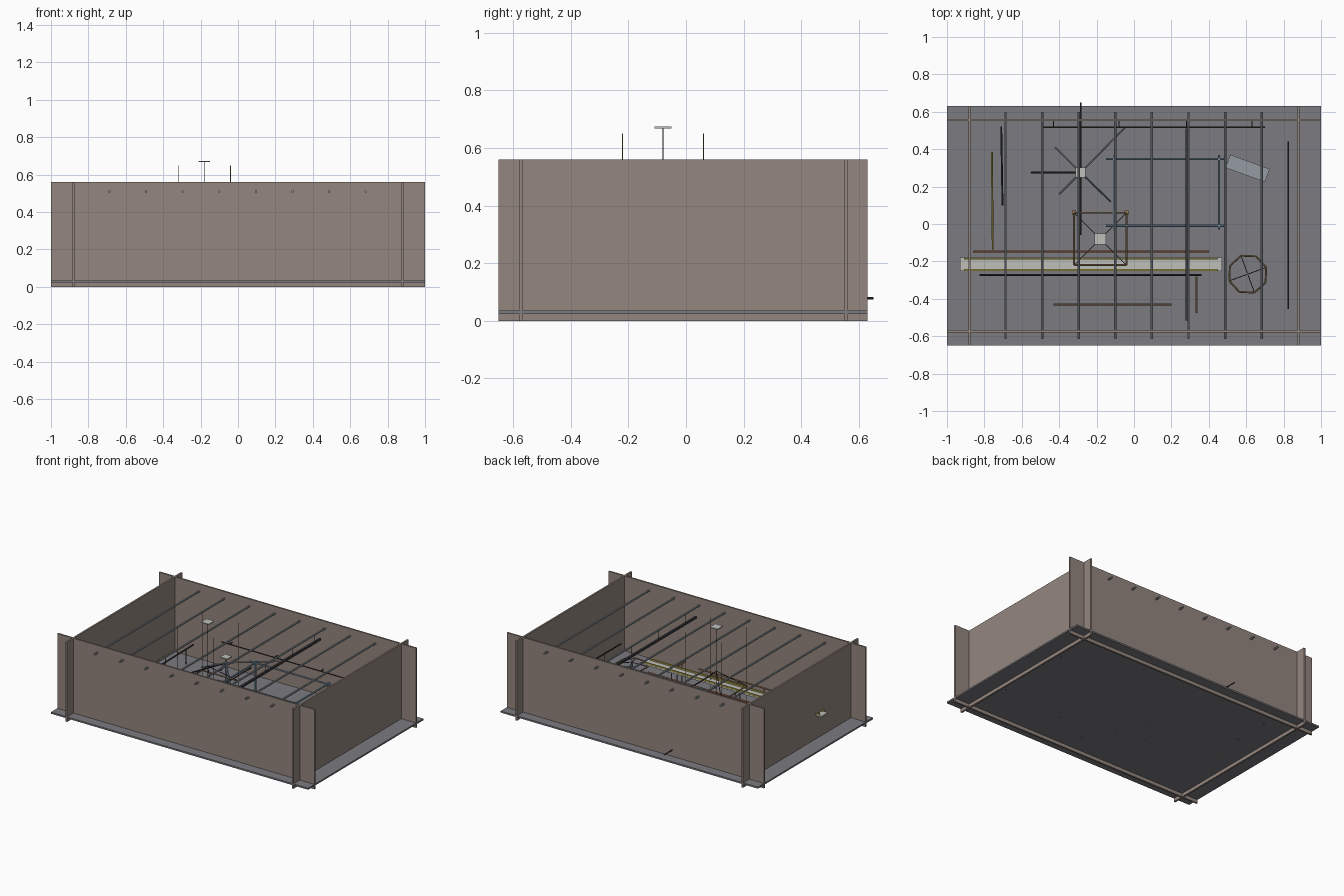
import bpy, math
from mathutils import Vector

if "Cube" in bpy.data.objects:
    bpy.data.objects.remove(bpy.data.objects["Cube"])


def mat(name, r, g, b):
    m = bpy.data.materials.new(name)
    m.diffuse_color = (r, g, b, 1)
    m.use_nodes = True
    m.node_tree.nodes["Principled BSDF"].inputs["Base Color"].default_value = m.diffuse_color
    return m


WALL = mat("wall_brown", 0.30, 0.24, 0.21)
FLOOR = mat("floor_slate", 0.20, 0.20, 0.22)
STEEL = mat("steel", 0.30, 0.33, 0.36)
BLUE = mat("blue_steel", 0.20, 0.31, 0.40)
DARK = mat("dark_metal", 0.04, 0.04, 0.045)
YELLOW = mat("yellow", 0.45, 0.38, 0.08)
ORANGE = mat("orange", 0.45, 0.17, 0.09)
BRONZE = mat("bronze", 0.32, 0.22, 0.11)
PALE = mat("pale_plate", 0.52, 0.53, 0.50)


def box(name, lo, hi, m, rot=0):
    lo, hi = Vector(lo), Vector(hi)
    bpy.ops.mesh.primitive_cube_add(size=1, location=(lo + hi) / 2, rotation=(0, 0, rot))
    o = bpy.context.object
    o.name = name
    o.scale = hi - lo
    o.data.materials.append(m)
    return o


def rod(name, a, b, r, m, sides=8):
    a, b = Vector(a), Vector(b)
    bpy.ops.mesh.primitive_cylinder_add(vertices=sides, radius=r, depth=(b - a).length,
                                        location=(a + b) / 2)
    o = bpy.context.object
    o.name = name
    o.rotation_euler = (b - a).to_track_quat('Z', 'Y').to_euler()
    o.data.materials.append(m)
    bpy.ops.object.shade_smooth_by_angle()
    return o


F = 0.035   # floor top height

# Open tray: floor slab and four crossing wall panels
box("floor", (-1, -0.65, 0.024), (1, 0.63, F), FLOOR)
for n, y in (("front_wall", -0.573), ("back_wall", 0.556)):
    box(n, (-1, y - 0.006, 0), (1, y + 0.006, 0.56), WALL)
for n, x in (("left_wall", -0.88), ("right_wall", 0.88)):
    box(n, (x - 0.006, -0.65, 0), (x + 0.006, 0.63, 0.56), WALL)

# Overhead rods running through front and back walls
for i in range(8):
    x = -0.687 + i * 0.1957
    rod("overhead_rod", (x, -0.615, 0.51), (x, 0.60, 0.51), 0.0065, STEEL)

# Hanging track below the overhead rods
box("hanging_track", (0.276, -0.515, 0.442), (0.290, 0.51, 0.456), DARK)
for y in (-0.4, -0.1, 0.2, 0.45):
    rod("track_hanger", (0.283, y, 0.45), (0.283, y, 0.51), 0.002, DARK, 6)

# Long belt passing through the left wall, with side rails and legs
box("belt", (-0.93, -0.25, 0.196), (0.47, -0.18, 0.206), PALE)
for y in (-0.246, -0.186):
    box("belt_rail", (-0.91, y - 0.005, 0.206), (0.45, y + 0.005, 0.216), YELLOW)
for x in (-0.7, -0.25, 0.2):
    for y in (-0.24, -0.19):
        rod("belt_leg", (x, y, 0.02), (x, y, 0.2), 0.005, STEEL)
rod("orange_pipe", (-0.86, -0.147, 0.17), (0.40, -0.147, 0.17), 0.006, ORANGE)
rod("dark_pipe", (-0.825, -0.272, 0.16), (0.36, -0.272, 0.16), 0.005, DARK)

# Mast frame: square base, corner posts, diagonal braces, top plate
cx, cy, h = -0.18, -0.08, 0.14
corners = [(cx + sx * h, cy + sy * h) for sx, sy in ((-1, -1), (1, -1), (1, 1), (-1, 1))]
for i, (x, y) in enumerate(corners):
    x2, y2 = corners[(i + 1) % 4]
    rod("mast_base_beam", (x, y, 0.24), (x2, y2, 0.24), 0.005, BRONZE)
    rod("mast_post", (x, y, 0.02), (x, y, 0.65), 0.0018, BRONZE, 6)
    rod("mast_brace", (x, y, 0.24), (cx, cy, 0.36), 0.0025, DARK, 6)
    box("post_foot", (x - 0.011, y - 0.011, F), (x + 0.011, y + 0.011, F + 0.012), BRONZE)
rod("mast_core", (cx, cy, F), (cx, cy, 0.67), 0.0018, DARK, 6)
box("mast_top_plate", (cx - 0.03, cy - 0.03, 0.668), (cx + 0.03, cy + 0.03, 0.674), PALE)

# Blue gantry frame on posts
for y in (-0.01, 0.347):
    rod("gantry_rail", (-0.15, y, 0.24), (0.49, y, 0.24), 0.006, BLUE)
    for x in (-0.107, 0.455):
        rod("gantry_post", (x, y, 0.02), (x, y, 0.25), 0.006, BLUE)
for x in (-0.107, 0.455):
    rod("gantry_cross_rail", (x, -0.03, 0.24), (x, 0.37, 0.24), 0.006, BLUE)

# Radial hub with arms at several heights
hx, hy = -0.285, 0.275
rod("hub_post", (hx, hy, 0.02), (hx, hy, 0.26), 0.006, STEEL)
box("hub_plate", (hx - 0.027, hy - 0.027, 0.256), (hx + 0.027, hy + 0.027, 0.264), PALE)
rod("through_pole", (hx, -0.06, 0.078), (hx, 0.65, 0.078), 0.004, DARK)
for a, z, m in (((-0.55, 0.275), 0.08, DARK), ((-0.42, 0.41), 0.08, STEEL),
                ((-0.045, 0.52), 0.2, STEEL), ((-0.4, 0.16), 0.2, STEEL),
                ((-0.125, 0.12), 0.08, BLUE)):
    rod("hub_arm", (hx, hy, 0.22), (a[0], a[1], z), 0.005, m)

# Eight-sided ring stand with spokes
rx, ry, rr = 0.608, -0.268, 0.105
ring = [(rx + rr * math.cos(math.radians(20 + 45 * i)),
         ry + rr * math.sin(math.radians(20 + 45 * i))) for i in range(8)]
for i in range(8):
    rod("ring_segment", (*ring[i], 0.12), (*ring[(i + 1) % 8], 0.12), 0.005, BRONZE)
    if i % 2 == 0:
        rod("ring_spoke", (rx, ry, 0.14), (*ring[i], 0.12), 0.0025, DARK, 6)
rod("ring_post", (rx, ry, 0.02), (rx, ry, 0.15), 0.006, STEEL)

# Tilted panel beside the gantry
box("angled_panel", (0.495, 0.26, 0.10), (0.72, 0.335, 0.11), STEEL, math.radians(-20))
rod("panel_post", (0.607, 0.297, 0.02), (0.607, 0.297, 0.1), 0.005, STEEL)

# Wall rail bracketed to the back wall
rod("back_rail", (-0.49, 0.516, 0.22), (0.70, 0.516, 0.22), 0.004, DARK)
for x in (-0.43, -0.08, 0.28, 0.63):
    rod("back_rail_bracket", (x, 0.516, 0.22), (x, 0.55, 0.22), 0.003, DARK, 6)

# Loose bars along the sides and front
for n, a, b, m in (("right_bar", (0.825, -0.455), (0.825, 0.44), DARK),
                   ("left_dark_bar", (-0.703, 0.10), (-0.71, 0.52), DARK),
                   ("left_yellow_bar", (-0.755, -0.14), (-0.76, 0.385), YELLOW),
                   ("front_bar", (-0.43, -0.43), (0.20, -0.43), BRONZE),
                   ("short_bar", (0.335, -0.475), (0.335, -0.28), BRONZE)):
    rod(n, (*a, 0.14), (*b, 0.14), 0.005, m)
    for t in (0.2, 0.8):
        p = Vector(a).lerp(Vector(b), t)
        rod(n + "_leg", (p.x, p.y, 0.02), (p.x, p.y, 0.14), 0.003, m, 6)
